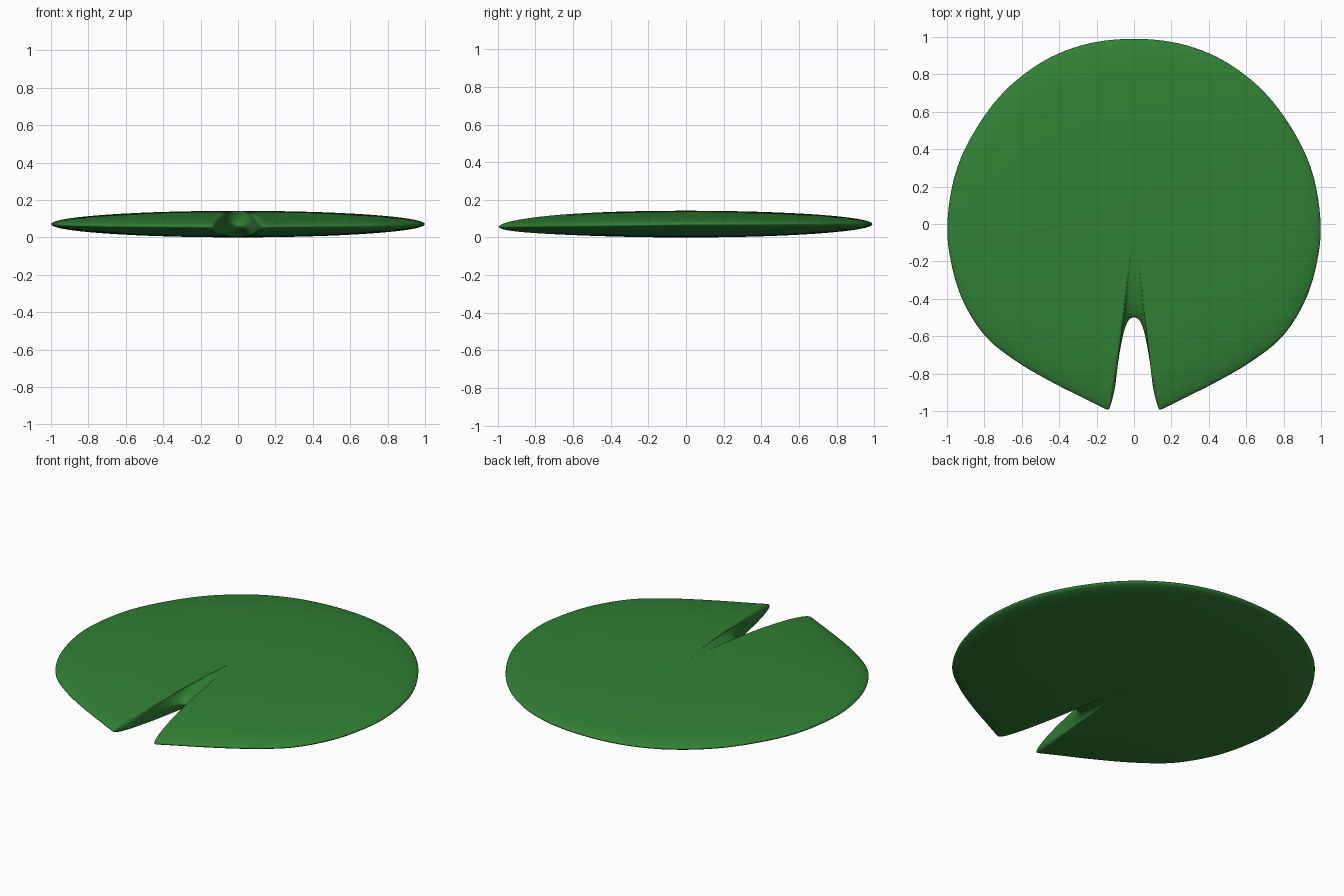
import bpy, bmesh, math
from mathutils import Vector

if "Cube" in bpy.data.objects:
    bpy.data.objects.remove(bpy.data.objects["Cube"])

# Right half of the leaf outline, from the back centre round to the notch root
HALF = [(0, .99), (.25, .963), (.48, .873), (.69, .712), (.85, .5), (.955, .27),
        (.998, 0), (.975, -.22), (.91, -.42), (.79, -.605), (.62, -.74),
        (.43, -.85), (.27, -.93), (.18, -.975), (.148, -.99), (.13, -.982),
        (.103, -.88), (.085, -.74), (.062, -.61), (.042, -.54), (.022, -.508), (0, -.5)]
STEPS = 6    # spline points per outline segment
RINGS = 28   # rings from rim to centre on each face
MID, HALF_THICK, DROOP = .073, .071, .014


def smooth_outline(points):
    """Catmull-Rom curve through the half outline, mirrored into a closed loop."""
    p = [Vector(q) for q in points]
    p = [Vector((-p[1].x, p[1].y))] + p + [Vector((-p[-2].x, p[-2].y))]
    half = []
    for a, b, c, d in zip(p, p[1:], p[2:], p[3:]):
        for i in range(STEPS):
            t = i / STEPS
            half.append(.5 * (2 * b + (c - a) * t + (2 * a - 5 * b + 4 * c - d) * t * t
                              + (3 * b - a - 3 * c + d) * t ** 3))
    half.append(p[-2])
    return half + [Vector((-q.x, q.y)) for q in half[-2:0:-1]]


outline = smooth_outline(HALF)
bm = bmesh.new()


# Lens-shaped section: top pole, rings over the rim, bottom pole
def ring(angle):
    s = math.sin(angle)
    verts = []
    for q in outline:
        droop = DROOP * s ** 4 * min(1, max(0, -q.y))
        verts.append(bm.verts.new((q.x * s, q.y * s,
                                   MID + HALF_THICK * math.cos(angle) - droop)))
    return verts


rings = [ring(math.pi * i / (2 * RINGS)) for i in range(1, 2 * RINGS)]
top = bm.verts.new((0, 0, MID + HALF_THICK))
bottom = bm.verts.new((0, 0, MID - HALF_THICK))
n = len(outline)
for i in range(n):
    j = (i + 1) % n
    bm.faces.new((top, rings[0][i], rings[0][j]))
    bm.faces.new((bottom, rings[-1][j], rings[-1][i]))
    for a, b in zip(rings, rings[1:]):
        bm.faces.new((a[i], b[i], b[j], a[j]))
bmesh.ops.recalc_face_normals(bm, faces=bm.faces)
for f in bm.faces:
    f.smooth = True
low = min(v.co.z for v in bm.verts)
for v in bm.verts:
    v.co.z -= low

mesh = bpy.data.meshes.new("lily_pad")
bm.to_mesh(mesh)
bm.free()
pad = bpy.data.objects.new("lily_pad", mesh)
bpy.context.collection.objects.link(pad)

# Leaf green
green = bpy.data.materials.new("leaf_green")
green.diffuse_color = (.03, .22, .035, 1)
green.use_nodes = True
green.node_tree.nodes["Principled BSDF"].inputs["Base Color"].default_value = green.diffuse_color
mesh.materials.append(green)
